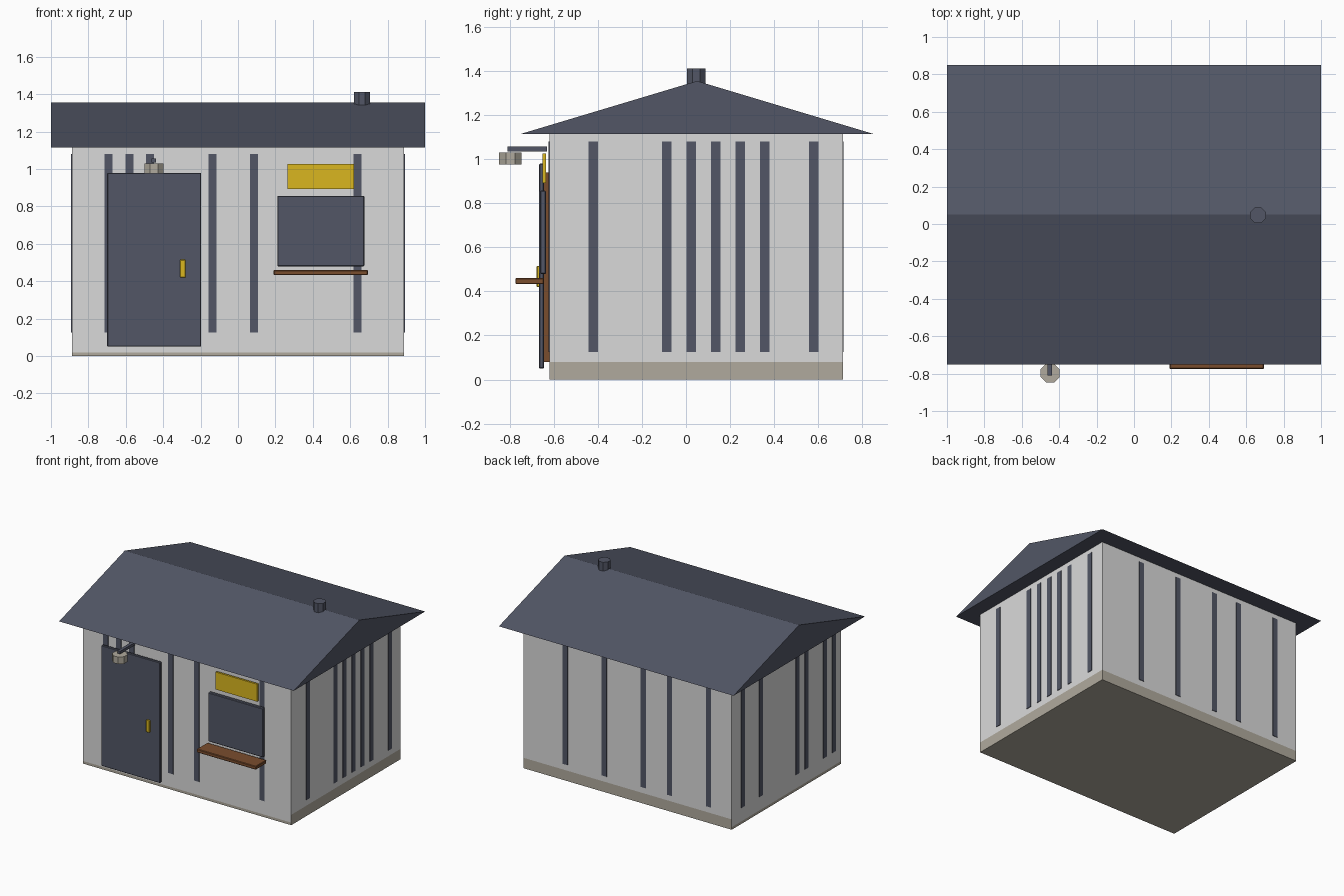
import bpy, bmesh, math
from mathutils import Matrix, Vector

if "Cube" in bpy.data.objects:
    bpy.data.objects.remove(bpy.data.objects["Cube"])


def material(name, r, g, b):
    m = bpy.data.materials.new(name)
    m.diffuse_color = (r, g, b, 1)
    m.use_nodes = True
    m.node_tree.nodes["Principled BSDF"].inputs["Base Color"].default_value = m.diffuse_color
    return m


WALL = material("pale_grey", 0.70, 0.70, 0.70)
DARK = material("slate_blue", 0.085, 0.094, 0.132)
STONE = material("beige_stone", 0.434, 0.402, 0.337)
WOOD = material("brown_wood", 0.195, 0.074, 0.027)
GOLD = material("yellow", 0.70, 0.47, 0.014)


def finish(name, bm, *mats):
    bmesh.ops.recalc_face_normals(bm, faces=bm.faces)
    me = bpy.data.meshes.new(name)
    bm.to_mesh(me)
    bm.free()
    for m in mats:
        me.materials.append(m)
    ob = bpy.data.objects.new(name, me)
    bpy.context.collection.objects.link(ob)
    return ob


def add_box(bm, x, y, z):
    """Add a box spanning the (min, max) pairs x, y, z."""
    lo, hi = Vector((x[0], y[0], z[0])), Vector((x[1], y[1], z[1]))
    mat = Matrix.Translation((lo + hi) / 2) @ Matrix.Diagonal((*(hi - lo), 1))
    bmesh.ops.create_cube(bm, size=1, matrix=mat)


def box(name, x, y, z, mat, bevel=0):
    bm = bmesh.new()
    add_box(bm, x, y, z)
    if bevel:
        bmesh.ops.bevel(bm, geom=bm.edges[:], offset=bevel, segments=1,
                        affect='EDGES')
    return finish(name, bm, mat)


def cylinder(name, x, y, z, radius, mat, sides=8):
    bm = bmesh.new()
    place = (Matrix.Translation((x, y, sum(z) / 2))
             @ Matrix.Rotation(math.pi / sides, 4, 'Z'))
    bmesh.ops.create_cone(bm, cap_ends=True, segments=sides, radius1=radius,
                          radius2=radius, depth=z[1] - z[0], matrix=place)
    return finish(name, bm, mat)


X, Y0, Y1, EAVE = 0.888, -0.62, 0.712, 1.115

# Walls with a stone footing: low on the front and left, taller on the others
bm = bmesh.new()
add_box(bm, (-X, X), (Y0, Y1), (0, EAVE))
for h in (0.02, 0.08):
    bmesh.ops.bisect_plane(bm, geom=bm.verts[:] + bm.edges[:] + bm.faces[:],
                           plane_co=(0, 0, h), plane_no=(0, 0, 1))
bm.normal_update()
for f in bm.faces:
    top = 0.08 if f.normal.x + f.normal.y > 0.5 else 0.02
    f.material_index = 1 if f.calc_center_median().z < top else 0
finish("walls", bm, WALL, STONE)

# Gable roof: closed triangular prism
bm = bmesh.new()
tri = [bm.verts.new((-1, y, z)) for y, z in
       ((-0.75, EAVE), (0.85, EAVE), (0.05, 1.355))]
end = bm.faces.new(tri)
out = bmesh.ops.extrude_face_region(bm, geom=[end], use_keep_orig=True)
bmesh.ops.translate(bm, vec=(2, 0, 0),
                    verts=[g for g in out["geom"] if isinstance(g, bmesh.types.BMVert)])
finish("roof", bm, DARK)

# Thin vertical wall stripes on a regular pitch
PITCH, HALF, T = 0.111, 0.0215, 0.004


def stripes(name, slots, start, wall, outward, along_x):
    bm = bmesh.new()
    depth = sorted((wall - outward * 0.003, wall + outward * T))
    for k in slots:
        c = start + k * PITCH
        span = (c - HALF, c + HALF)
        x, y = (span, depth) if along_x else (depth, span)
        add_box(bm, x, y, (0.125, 1.08))
    finish(name, bm, DARK)


stripes("front_stripes", (0, 1, 2, 5, 7, 12), -0.692, Y0, -1, True)
stripes("back_stripes", (0, 3, 5, 8, 11), -0.692, Y1, 1, True)
stripes("right_stripes", (1, 4, 5, 6, 7, 8, 10), -0.531, X, 1, False)
stripes("left_stripes", (0, 1, 3, 4, 8, 10), -0.531, -X, -1, False)

# Door
box("door_backing", (-0.66, -0.24), (-0.645, -0.618), (0.08, 0.94), WOOD)
box("door", (-0.70, -0.197), (-0.667, -0.645), (0.05, 0.98), DARK, 0.004)
box("door_handle", (-0.31, -0.28), (-0.678, -0.665), (0.42, 0.515), GOLD, 0.003)

# Serving hatch with shelf and sign
box("window_panel", (0.21, 0.675), (-0.662, -0.635), (0.48, 0.857), DARK, 0.004)
box("counter_shelf", (0.19, 0.695), (-0.775, -0.645), (0.433, 0.46), WOOD, 0.004)
box("sign_board", (0.265, 0.62), (-0.652, -0.636), (0.892, 1.026), GOLD)

# Lamp over the door
box("lamp_arm", (-0.462, -0.438), (-0.81, -0.63), (1.036, 1.057), DARK)
cylinder("lamp", -0.449, -0.797, (0.976, 1.03), 0.055, STONE)

# Roof vent
cylinder("roof_vent", 0.663, 0.047, (1.30, 1.412), 0.045, DARK)
